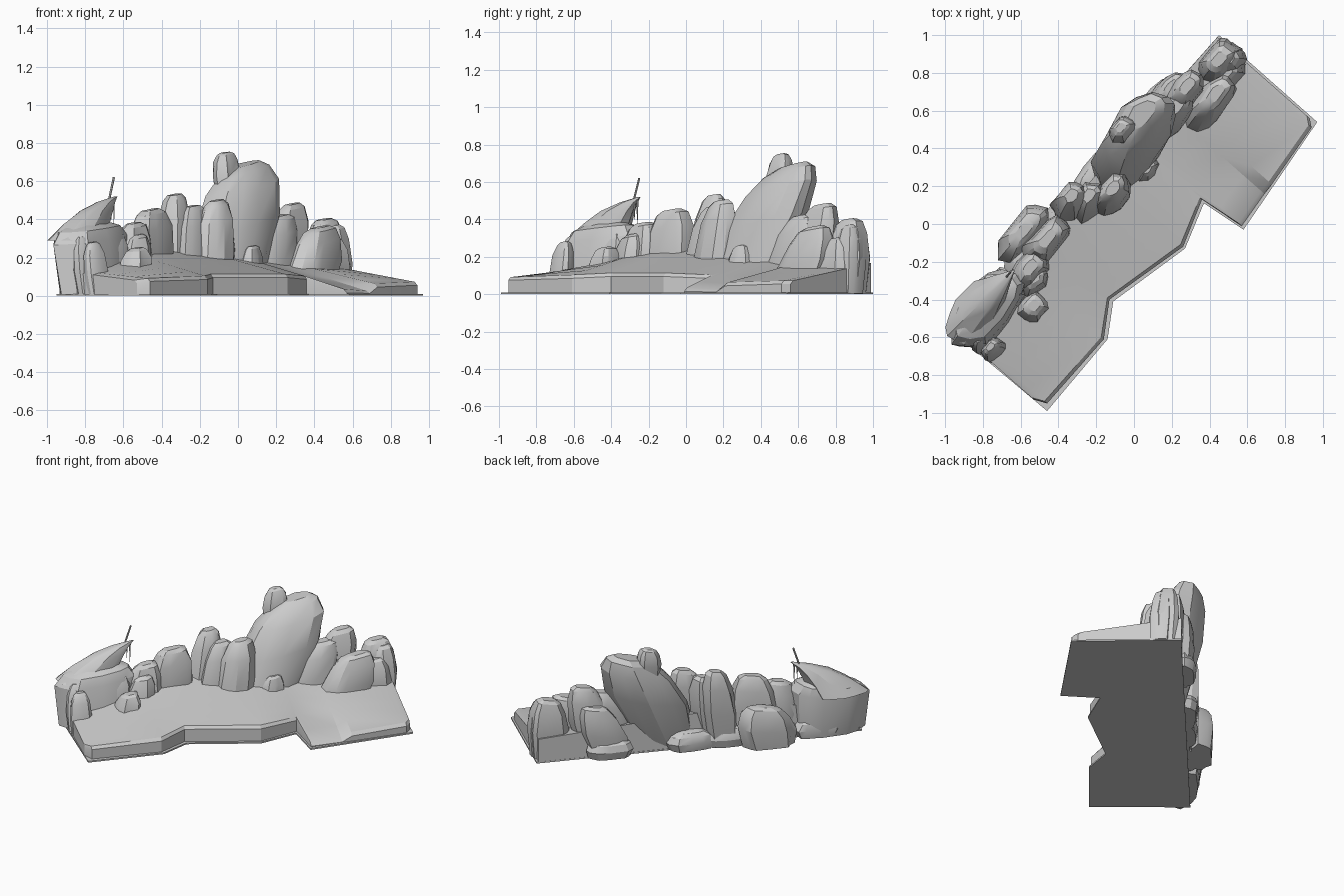
import bpy, bmesh, math, random
from mathutils import Vector

random.seed(7)

old = bpy.data.objects.get("Cube")
if old:
    bpy.data.objects.remove(old, do_unlink=True)

# Single stone colour
grey = (0.6, 0.6, 0.6, 1)
stone = bpy.data.materials.new("pale_grey_stone")
stone.use_nodes = True
stone.diffuse_color = grey
stone.node_tree.nodes["Principled BSDF"].inputs["Base Color"].default_value = grey

# The formation runs along one straight back edge
along_axis = Vector((0.66, 0.75, 0)).normalized()
across_axis = Vector((-along_axis.y, along_axis.x, 0))
back_corner = Vector((-0.94, -0.58, 0))


def finish(bm, name):
    bmesh.ops.recalc_face_normals(bm, faces=bm.faces)
    mesh = bpy.data.meshes.new(name)
    bm.to_mesh(mesh)
    bm.free()
    mesh.materials.append(stone)
    obj = bpy.data.objects.new(name, mesh)
    bpy.context.collection.objects.link(obj)
    bpy.ops.object.select_all(action='DESELECT')
    obj.select_set(True)
    bpy.context.view_layer.objects.active = obj
    bpy.ops.object.shade_smooth_by_angle(angle=math.radians(25))


def squared(value):
    """Push a circle coordinate outward so the stone is blocky."""
    return math.copysign(abs(value) ** 0.75, value)


def loft(name, rings, tilt, sides=12, rough=0.1):
    """Rough stone through rings of (centre, half length, half width)."""
    columns = [(math.tau * (i + random.uniform(-0.25, 0.25)) / sides,
                random.uniform(1 - rough, 1 + rough)) for i in range(sides)]
    bm = bmesh.new()
    loops = []
    for centre, length, width in rings:
        loop = []
        for angle, reach in columns:
            reach *= 1 + random.uniform(-rough, rough) / 2
            u = length * reach * squared(math.cos(angle))
            v = width * reach * squared(math.sin(angle))
            point = centre + along_axis * u + across_axis * v
            if loops:
                point.z += tilt * u
            point.z = max(point.z, 0.005)
            loop.append(bm.verts.new(point))
        loops.append(loop)
    for low, high in zip(loops, loops[1:]):
        for i in range(sides):
            j = (i + 1) % sides
            bm.faces.new((low[i], low[j], high[j], high[i]))
    caps = [bm.faces.new(loops[0]), bm.faces.new(loops[-1])]
    bmesh.ops.triangulate(bm, faces=caps)
    finish(bm, name)


def boulder(name, base, top, length, width=0.08, tilt=0.15, fullest=0.45, foot=0.85):
    """Leaning boulder, widest at a given share of its height."""
    shoulder = fullest + (1 - fullest) * 0.6
    profile = ((0, foot), (fullest, 1), (shoulder, 0.85), (0.95, 0.6), (1, 0.35))
    base, top = Vector(base), Vector(top)
    loft(name, [(base.lerp(top, t), length * s, width * s) for t, s in profile], tilt)


def spike(name, start, end, start_radius, end_radius):
    start, end = Vector(start), Vector(end)
    bm = bmesh.new()
    bmesh.ops.create_cone(bm, cap_ends=True, segments=6, radius1=start_radius,
                          radius2=end_radius, depth=(end - start).length)
    turn = (end - start).to_track_quat('Z', 'Y')
    for vert in bm.verts:
        vert.co = turn @ vert.co + (start + end) / 2
    finish(bm, name)


def extruded_verts(result):
    return [item for item in result["geom"] if isinstance(item, bmesh.types.BMVert)]


# Thin base plate
outline = [(-0.95, -0.58), (-0.46, -0.99), (-0.14, -0.61), (-0.11, -0.41), (0.27, -0.13),
           (0.37, 0.11), (0.58, -0.03), (0.97, 0.54), (0.45, 1)]
bm = bmesh.new()
plate = bm.faces.new([bm.verts.new((x, y, 0)) for x, y in outline])
for vert in extruded_verts(bmesh.ops.extrude_face_region(bm, geom=[plate])):
    vert.co.z = 0.01
finish(bm, "base_plate")

# Sloping ground, drawn from the back ridge down to each point of the front lip
front_lip = [(-0.53, -0.93, 0.08), (-0.46, -0.95, 0.09), (-0.16, -0.61, 0.1),
             (-0.13, -0.4, 0.11), (0.26, -0.12, 0.11), (0.36, 0.13, 0.1),
             (0.57, -0.01, 0.03), (0.69, 0.16, 0.02), (0.73, 0.21, 0.06),
             (0.94, 0.51, 0.07), (0.93, 0.56, 0.07)]
steps = (0, 0.2, 0.4, 0.6, 0.8, 0.97, 1)
bm = bmesh.new()
grid = []
for lip in map(Vector, front_lip):
    along = (lip - back_corner).dot(along_axis)
    ridge = back_corner + along_axis * along
    ridge.z = 0.13 + 0.12 * min(1, along / 0.55) - 0.07 * max(0, along - 0.9)
    row = [ridge.lerp(lip, t) for t in steps]
    row[-1].z = max(lip.z - 0.015, 0.012)
    grid.append([bm.verts.new(point) for point in row])
for a, b in zip(grid, grid[1:]):
    for i in range(len(steps) - 1):
        bm.faces.new((a[i], a[i + 1], b[i + 1], b[i]))
rim = [edge for edge in bm.edges if edge.is_boundary]
for vert in extruded_verts(bmesh.ops.extrude_edge_only(bm, edges=rim)):
    vert.co.z = 0.005
finish(bm, "sloping_ground")

# Left cliff, its upright columns and its overhanging horn
boulder("left_cliff", (-0.75, -0.46, 0), (-0.79, -0.43, 0.39), length=0.25, width=0.13,
        tilt=0.1, fullest=0.75, foot=0.95)
for i in range(3):
    column = Vector((-0.85 + i * 0.06, -0.59 - i * 0.045, 0))
    boulder(f"cliff_column_{i + 1}", column, column + Vector((-0.03, 0.03, 0.34 - i * 0.03)),
            length=0.07, width=0.045)
horn_root, horn_tip = Vector((-0.85, -0.47, 0.29)), Vector((-0.64, -0.25, 0.52))
horn = []
for t in (0, 0.25, 0.5, 0.75, 1):
    taper = 1.05 - t
    centre = horn_root.lerp(horn_tip, t)
    centre.z += 0.04 * math.sin(math.pi * t)
    horn.append((centre, 0.17 * taper, 0.11 * taper))
loft("cliff_horn", horn, tilt=0)

# Leaning rocks in groups: x, y, height, half length
rock_groups = [
    (Vector((0.02, 0.03, 0)), {
        "left_shelf_rock": (-0.68, -0.4, 0.33, 0.1),
        "left_middle_rock": (-0.57, -0.26, 0.38, 0.13),
        "left_step_rock": (-0.55, -0.31, 0.32, 0.1),
        "left_front_boulder": (-0.55, -0.46, 0.25, 0.09),
        "left_tall_rock": (-0.48, -0.11, 0.45, 0.16),
        "left_back_rock": (-0.6, -0.06, 0.28, 0.18)}),
    (Vector((0.01, 0.07, 0)), {
        "middle_tall_rock": (-0.34, 0.08, 0.53, 0.11),
        "middle_slab_rock": (-0.25, 0.08, 0.47, 0.11),
        "peak_buttress": (-0.12, 0.12, 0.5, 0.12)}),
    (Vector((0.06, 0.1, 0)), {
        "right_inner_rock": (0.16, 0.52, 0.42, 0.14),
        "right_tall_rock": (0.22, 0.63, 0.48, 0.14),
        "right_back_rock": (0.14, 0.62, 0.36, 0.14),
        "right_front_rock": (0.37, 0.59, 0.36, 0.17)}),
    (Vector((-0.01, 0.01, 0)), {
        "right_end_rock": (0.46, 0.86, 0.4, 0.13),
        "right_end_column": (0.51, 0.87, 0.37, 0.09),
        "right_end_foot": (0.5, 0.8, 0.3, 0.1)}),
]
for lean, rocks in rock_groups:
    for name, (x, y, height, length) in rocks.items():
        boulder(name, (x, y, 0), lean + Vector((x, y, height)), length)
boulder("front_pebble", (0.07, 0.27, 0), (0.07, 0.29, 0.26), length=0.075, width=0.045)

# Low boulders along the foot of the back
for i, along in enumerate((0.27, 0.57, 0.87, 1.11, 1.63)):
    foot = back_corner + along_axis * along
    boulder(f"back_boulder_{i + 1}", foot, foot + Vector((0, 0, 0.13)), length=0.16, tilt=0)

# Central peak leaning over the back, with a knob on top
boulder("central_peak", (-0.04, 0.27, 0), (0.04, 0.58, 0.69), length=0.25, width=0.15,
        tilt=0.22, fullest=0.55, foot=0.7)
boulder("peak_knob", (-0.06, 0.49, 0.55), (-0.07, 0.51, 0.75), length=0.08, width=0.055)

# Thin rod on the horn, and icicles under both overhangs
spike("horn_rod", (-0.68, -0.285, 0.48), (-0.65, -0.25, 0.62), 0.006, 0.006)
overhangs = {"peak": Vector((0.09, 0.66, 0.68)), "horn": Vector((-0.65, -0.26, 0.5))}
for place, root in overhangs.items():
    for i in range(3):
        start = root - along_axis * i * 0.02
        drop = Vector((0, 0, 0.13 - i * 0.03))
        spike(f"{place}_icicle_{i + 1}", start, start - drop, 0.006, 0.001)
